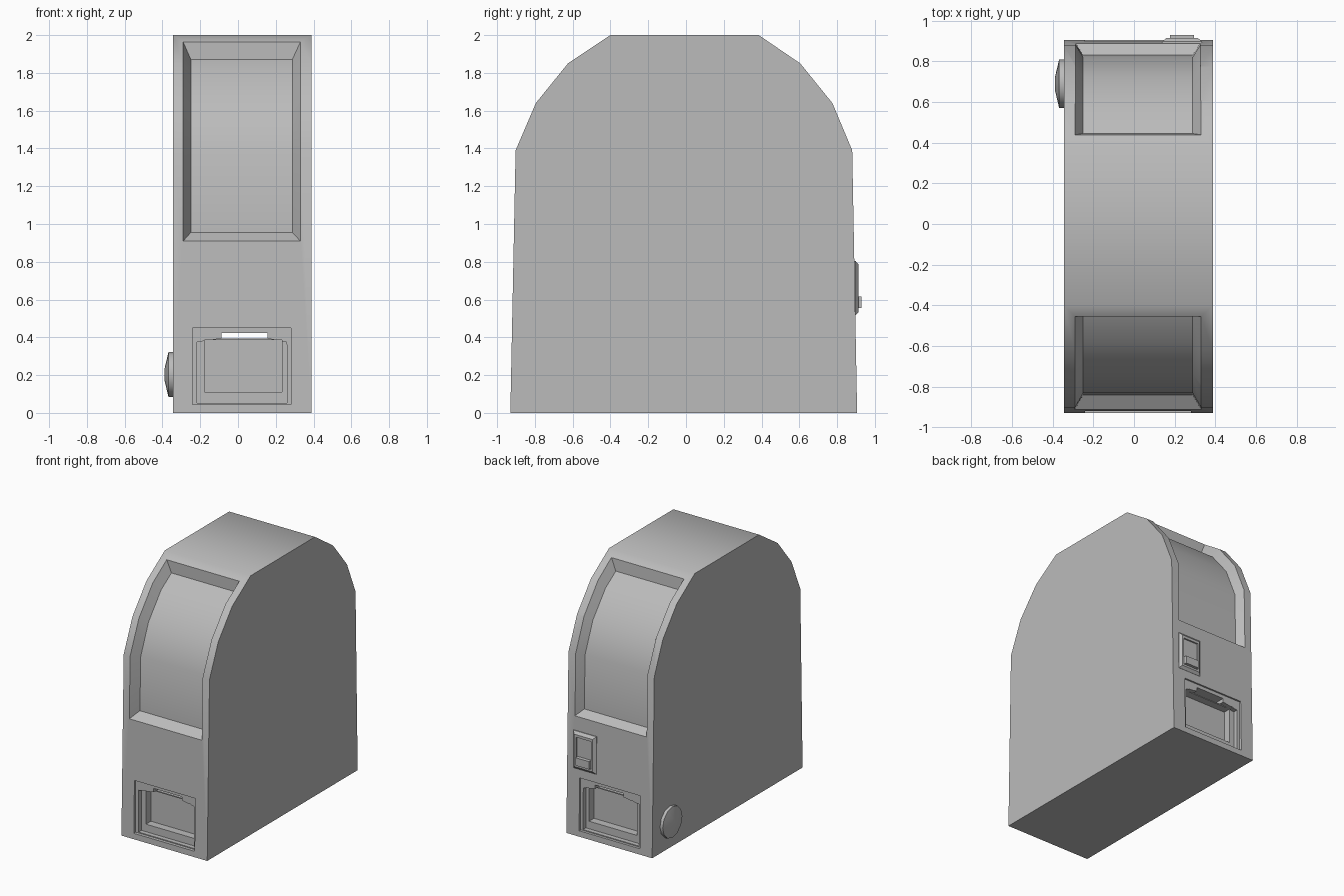
import bpy, bmesh, math
from mathutils import Matrix

if "Cube" in bpy.data.objects:
    bpy.data.objects.remove(bpy.data.objects["Cube"])

grey = bpy.data.materials.new("plain_grey")
grey.diffuse_color = (0.5, 0.5, 0.5, 1)
grey.use_nodes = True
grey.node_tree.nodes["Principled BSDF"].inputs["Base Color"].default_value = grey.diffuse_color


def loft(name, rings):
    """Closed solid through rings with equal vertex counts."""
    bm = bmesh.new()
    rs = [[bm.verts.new(p) for p in r] for r in rings]
    n = len(rs[0])
    for a, b in zip(rs, rs[1:]):
        for i in range(n):
            j = (i + 1) % n
            bm.faces.new((a[i], a[j], b[j], b[i]))
    bm.faces.new(rs[0])
    bm.faces.new(rs[-1][::-1])
    bmesh.ops.recalc_face_normals(bm, faces=bm.faces)
    me = bpy.data.meshes.new(name)
    bm.to_mesh(me)
    bm.free()
    me.materials.append(grey)
    ob = bpy.data.objects.new(name, me)
    bpy.context.collection.objects.link(ob)
    return ob


def prism(name, xz, y0, y1):
    return loft(name, [[(x, y, z) for x, z in xz] for y in (y0, y1)])


def rect(x0, x1, z0, z1):
    return [(x0, z0), (x1, z0), (x1, z1), (x0, z1)]


def cut(ob, cutter):
    cutter.hide_render = True
    m = ob.modifiers.new("cut", 'BOOLEAN')
    m.operation = 'DIFFERENCE'
    m.solver = 'EXACT'
    m.object = cutter
    dg = bpy.context.evaluated_depsgraph_get()
    me = bpy.data.meshes.new_from_object(ob.evaluated_get(dg))
    ob.modifiers.clear()
    ob.data = me
    bpy.data.objects.remove(cutter)


def smooth(ob, deg):
    bpy.ops.object.select_all(action='DESELECT')
    ob.select_set(True)
    bpy.context.view_layer.objects.active = ob
    bpy.ops.object.shade_smooth_by_angle(angle=math.radians(deg))


# Cabinet: round-shouldered side profile (y, z) extruded across x
side = [(-.93, 0), (-.902, 1.39), (-.795, 1.64), (-.625, 1.85), (-.4, 2),
        (.385, 2), (.605, 1.85), (.775, 1.64), (.88, 1.39), (.906, 0)]
cabinet = loft("cabinet", [[(x, y, z) for y, z in side] for x in (-.345, .388)])

# Curved window recesses, front and back, with sloping walls
outer = [(.911, .91), (.902, 1.39), (.795, 1.64), (.625, 1.85), (.455, 1.963)]
inner = [(.84, .955), (.83, 1.37), (.735, 1.6), (.58, 1.79), (.455, 1.872)]
k = 1.6
for s, shift in ((-1, 0), (1, -.02)):
    rings = []
    for (oy, oz), (iy, iz) in zip(outer, inner):
        ey, ez = iy + k * (oy - iy), iz + k * (oz - iz)
        ey, iy = s * (ey + shift), s * (iy + shift * .5)
        rings.append([(-.25 - .04 * k, ey, ez), (-.25, iy, iz),
                      (.288, iy, iz), (.288 + .042 * k, ey, ez)])
    cut(cabinet, loft("window_cutter", rings))

# Stepped dispenser openings, front and back
steps = [(rect(-.24, .28, .045, .45), .905),
         ([(-.216, .052), (.26, .052), (.258, .375), (.155, .394),
           (-.087, .394), (-.216, .375)], .87),
         (rect(-.177, .233, .11, .385), .81)]
for s in (-1, 1):
    for shape, depth in steps:
        d = depth - (.02 if s > 0 else 0)
        cut(cabinet, prism("opening_cutter", shape, s * d, s * 1.1))
# See-through slot above the flaps
cut(cabinet, prism("slot_cutter", rect(-.087, .156, .393, .423), -1.1, 1.1))
smooth(cabinet, 40)

# Coin plate on the back: tapered frame, sunken panel and return lip
frame = loft("coin_plate", [
    [(x, .88, z) for x, z in rect(.138, .335, .515, .805)],
    [(x, .897, z) for x, z in rect(.138, .335, .515, .805)],
    [(x, .914, z) for x, z in rect(.158, .315, .535, .785)]])
cut(frame, prism("panel_cutter", rect(.172, .3, .55, .765), .902, 1))
prism("coin_return", rect(.178, .294, .555, .615), .885, .93)

# Round lock knob on the left side, with a shallow domed cap
knob_rings = []
for x, r in ((-.33, .12), (-.368, .12), (-.388, .035)):
    knob_rings.append([(x, .69 + r * math.cos(a), .203 + r * math.sin(a))
                       for a in (math.tau * i / 12 for i in range(12))])
knob = loft("side_knob", knob_rings)
smooth(knob, 35)
